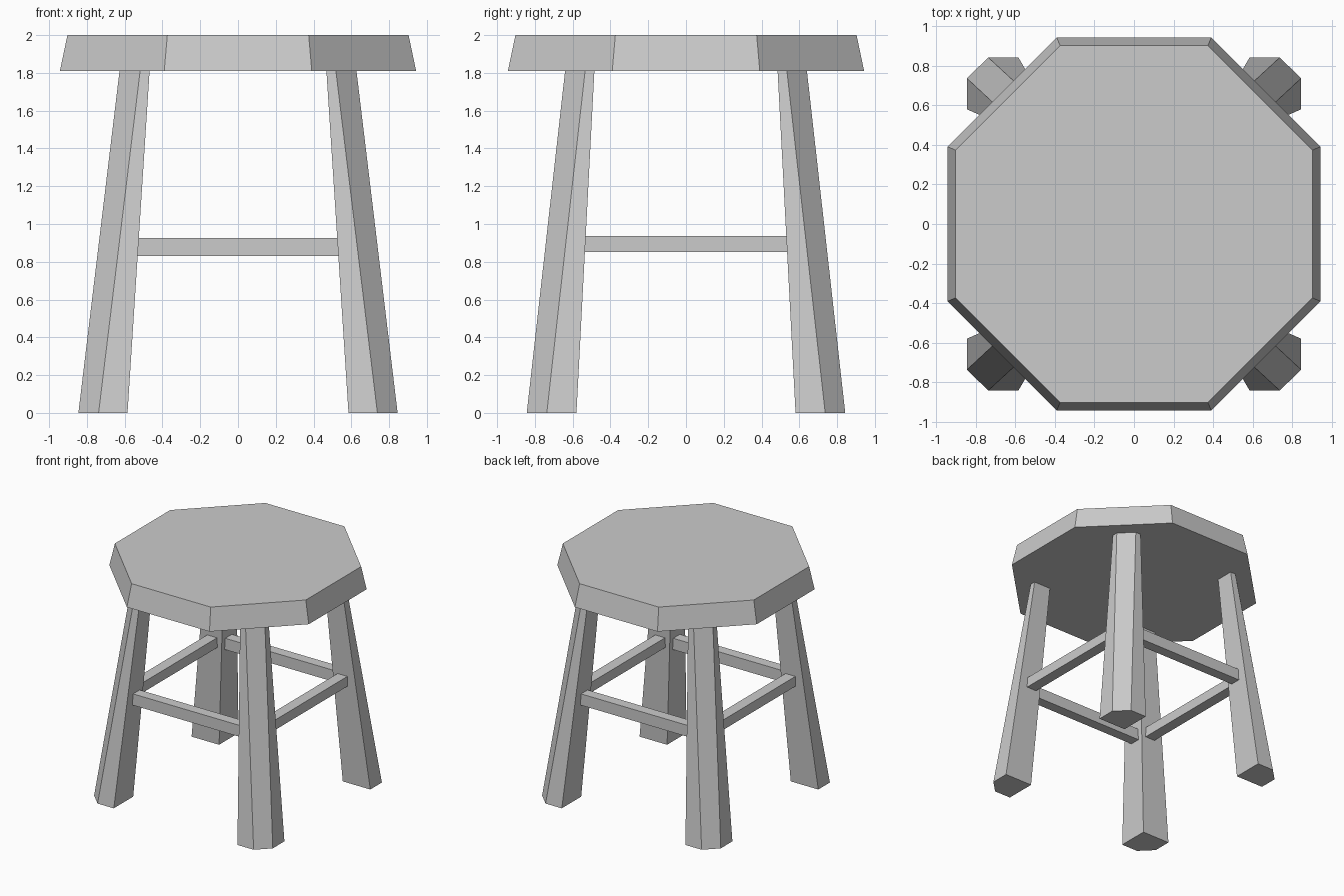
import bpy, bmesh
from math import pi, cos

if "Cube" in bpy.data.objects:
    bpy.data.objects.remove(bpy.data.objects["Cube"])


def loft(name, bottom, top):
    """Closed solid between two matching rings of points."""
    bm = bmesh.new()
    a = [bm.verts.new(p) for p in bottom]
    b = [bm.verts.new(p) for p in top]
    n = len(a)
    bm.faces.new(a[::-1])
    bm.faces.new(b)
    for i in range(n):
        j = (i + 1) % n
        bm.faces.new((a[i], a[j], b[j], b[i]))
    bmesh.ops.recalc_face_normals(bm, faces=bm.faces)
    mesh = bpy.data.meshes.new(name)
    bm.to_mesh(mesh)
    bm.free()
    obj = bpy.data.objects.new(name, mesh)
    bpy.context.collection.objects.link(obj)
    return obj


def leg_ring(xs, ys, z, sx, sy):
    """Square section with its outer corner cut off; inner, edge, outer values."""
    (xi, xe, xo), (yi, ye, yo) = xs, ys
    pts = [(xi, yi), (xo, yi), (xo, ye), (xe, yo), (xi, yo)]
    return [(sx * x, sy * y, z) for x, y in pts]


def rail(name, x0, x1, y0, y1, z0, z1):
    ring = [(x0, y0), (x1, y0), (x1, y1), (x0, y1)]
    return loft(name, [(x, y, z0) for x, y in ring], [(x, y, z1) for x, y in ring])


# Seat: tapered octagon
bm = bmesh.new()
k = cos(pi / 8)
bmesh.ops.create_cone(bm, cap_ends=True, segments=8, radius1=0.943 / k,
                      radius2=0.903 / k, depth=0.19)
# turn so that flat sides face the axes
if any(abs(v.co.x) < 1e-4 or abs(v.co.y) < 1e-4 for v in bm.verts):
    from mathutils import Matrix
    bm.transform(Matrix.Rotation(pi / 8, 4, 'Z'))
mesh = bpy.data.meshes.new("seat")
bm.to_mesh(mesh)
bm.free()
seat = bpy.data.objects.new("seat", mesh)
seat.location.z = 1.905
bpy.context.collection.objects.link(seat)

# Splayed, tapered legs
for side, sx in (("left", -1), ("right", 1)):
    for end, sy in (("front", -1), ("back", 1)):
        loft(f"{end}_{side}_leg",
             leg_ring((0.585, 0.738, 0.845), (0.58, 0.737, 0.843), 0, sx, sy),
             leg_ring((0.468, 0.518, 0.627), (0.485, 0.534, 0.64), 1.812, sx, sy))

# Stretcher rails
for end, s in (("front", -1), ("back", 1)):
    y0, y1 = sorted((s * 0.578, s * 0.667))
    rail(f"{end}_rail", -0.54, 0.54, y0, y1, 0.83, 0.927)
for side, s in (("left", -1), ("right", 1)):
    x0, x1 = sorted((s * 0.57, s * 0.663))
    rail(f"{side}_rail", x0, x1, -0.545, 0.545, 0.852, 0.937)
